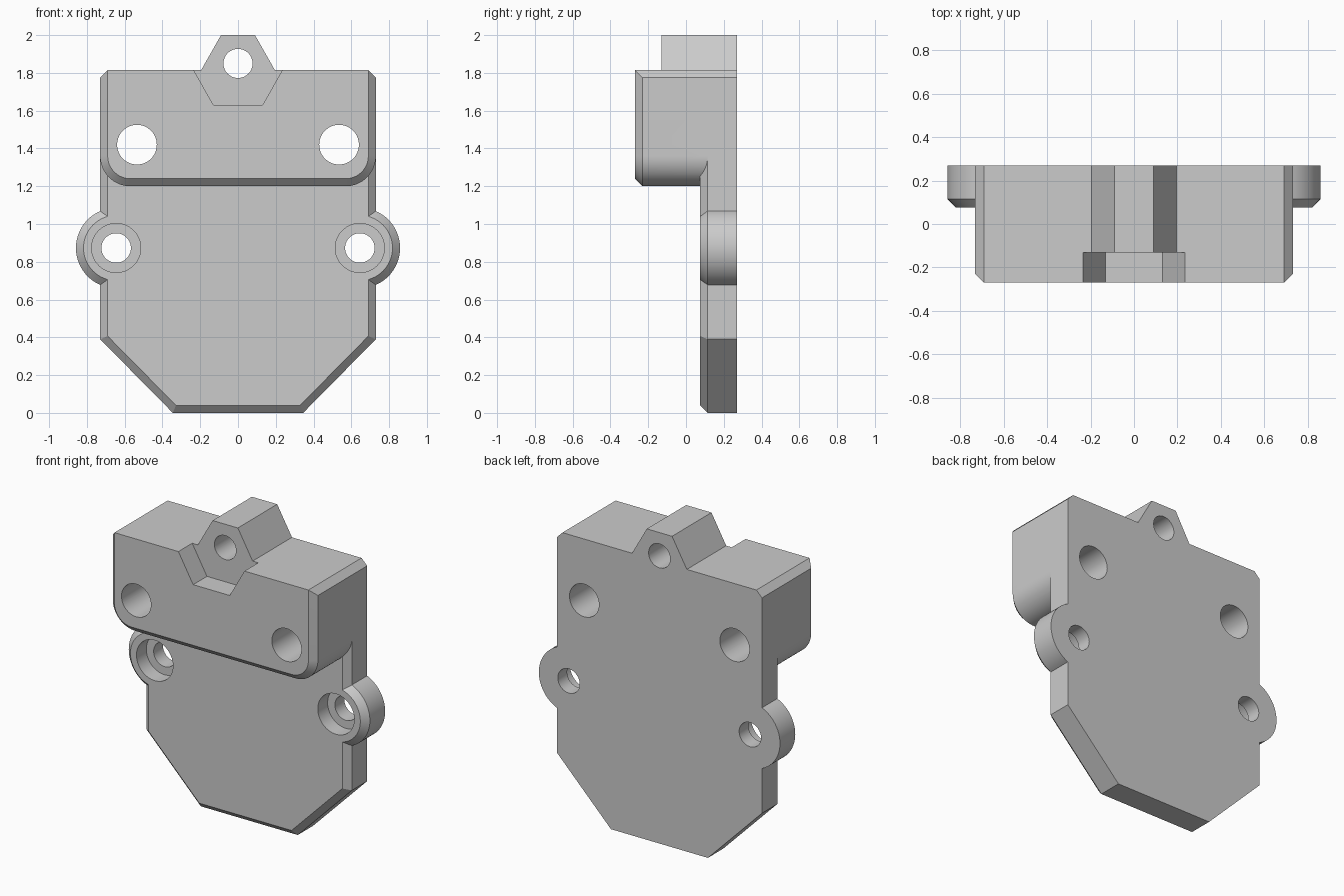
import bpy, bmesh
from math import sin, cos, pi

cube = bpy.data.objects.get("Cube")
if cube:
    bpy.data.objects.remove(cube, do_unlink=True)

grey = bpy.data.materials.new("plain grey")
grey.use_nodes = True
colour = (0.6, 0.6, 0.6, 1)
grey.diffuse_color = colour
grey.node_tree.nodes["Principled BSDF"].inputs["Base Color"].default_value = colour

FRONT, PLATE, BACK = -0.27, 0.075, 0.27
HALF, TOP, BEVEL = 0.73, 1.815, 0.04


def loft(name, *rings):
    """Solid through matching (y, [(x, z), ...]) rings, capped at both ends."""
    bm = bmesh.new()
    loops = [[bm.verts.new((x, y, z)) for x, z in pts] for y, pts in rings]
    count = len(loops[0])
    for a, b in zip(loops, loops[1:]):
        for i in range(count):
            j = (i + 1) % count
            bm.faces.new((a[i], a[j], b[j], b[i]))
    bm.faces.new(loops[0])
    bm.faces.new(loops[-1])
    bmesh.ops.remove_doubles(bm, verts=bm.verts, dist=1e-5)
    bmesh.ops.recalc_face_normals(bm, faces=bm.faces)
    mesh = bpy.data.meshes.new(name)
    bm.to_mesh(mesh)
    bm.free()
    mesh.materials.append(grey)
    obj = bpy.data.objects.new(name, mesh)
    bpy.context.collection.objects.link(obj)
    return obj


def mirrored(half):
    return half + [(-x, z) for x, z in reversed(half)]


def circle(x, z, r, n=64):
    return [(x + r * cos(2 * pi * i / n), z + r * sin(2 * pi * i / n)) for i in range(n)]


def combine(body, tool, operation):
    mod = body.modifiers.new(operation.lower(), "BOOLEAN")
    mod.operation, mod.solver, mod.object = operation, "EXACT", tool
    bpy.context.view_layer.objects.active = body
    bpy.ops.object.modifier_apply(modifier=mod.name)
    bpy.data.objects.remove(tool, do_unlink=True)


def block_outline(inset):
    """Clipped top corners, rounded bottom corners."""
    r = 0.16
    half = [(HALF - BEVEL, TOP), (HALF - inset, TOP - BEVEL + inset)]
    for i in range(17):
        a = pi / 2 * i / 16
        half.append((HALF - r + (r - inset) * cos(a), 1.36 - (r - inset) * sin(a)))
    return mirrored(half)


def plate_outline(inset):
    """Straight sides tapering to a narrow foot."""
    k = inset * 0.414
    return mirrored([(HALF - inset, 1.6), (HALF - inset, 0.39 + k), (0.345 - k, inset)])


# Thick upper block with a tapered pocket
body = loft("mount_body", (FRONT, block_outline(BEVEL)),
            (FRONT + BEVEL, block_outline(0)), (BACK, block_outline(0)))
combine(body, loft("pocket", *[(y, mirrored([(0.283, 1.9), (0.13, 1.63)]))
                               for y in (-0.5, -0.13)]), "DIFFERENCE")

# Thin lower plate
combine(body, loft("plate", (PLATE, plate_outline(BEVEL)),
                   (PLATE + BEVEL, plate_outline(0)), (BACK, plate_outline(0))), "UNION")

# Top tab
tab = mirrored([(0.09, 2.0), (0.195, TOP), (0.1, 1.7)])
combine(body, loft("top_tab", (-0.13, tab), (BACK, tab)), "UNION")

# Side ears
for side in (-1, 1):
    x, z, r = side * 0.645, 0.873, 0.213
    combine(body, loft("ear", (PLATE, circle(x, z, r - BEVEL)),
                       (PLATE + BEVEL, circle(x, z, r)), (BACK, circle(x, z, r))), "UNION")

# Through holes and ear counterbores
holes = [(0, 1.85, 0.077, -0.5, 0.5)]
for side in (-1, 1):
    holes += [(side * 0.535, 1.42, 0.105, -0.5, 0.5),
              (side * 0.645, 0.873, 0.13, 0, PLATE + 0.1),
              (side * 0.645, 0.873, 0.078, 0, 0.5)]
for x, z, r, y0, y1 in holes:
    ring = circle(x, z, r)
    combine(body, loft("hole", (y0, ring), (y1, ring)), "DIFFERENCE")

bpy.ops.object.select_all(action="DESELECT")
body.select_set(True)
bpy.context.view_layer.objects.active = body
bpy.ops.object.shade_smooth_by_angle(angle=pi / 9)
